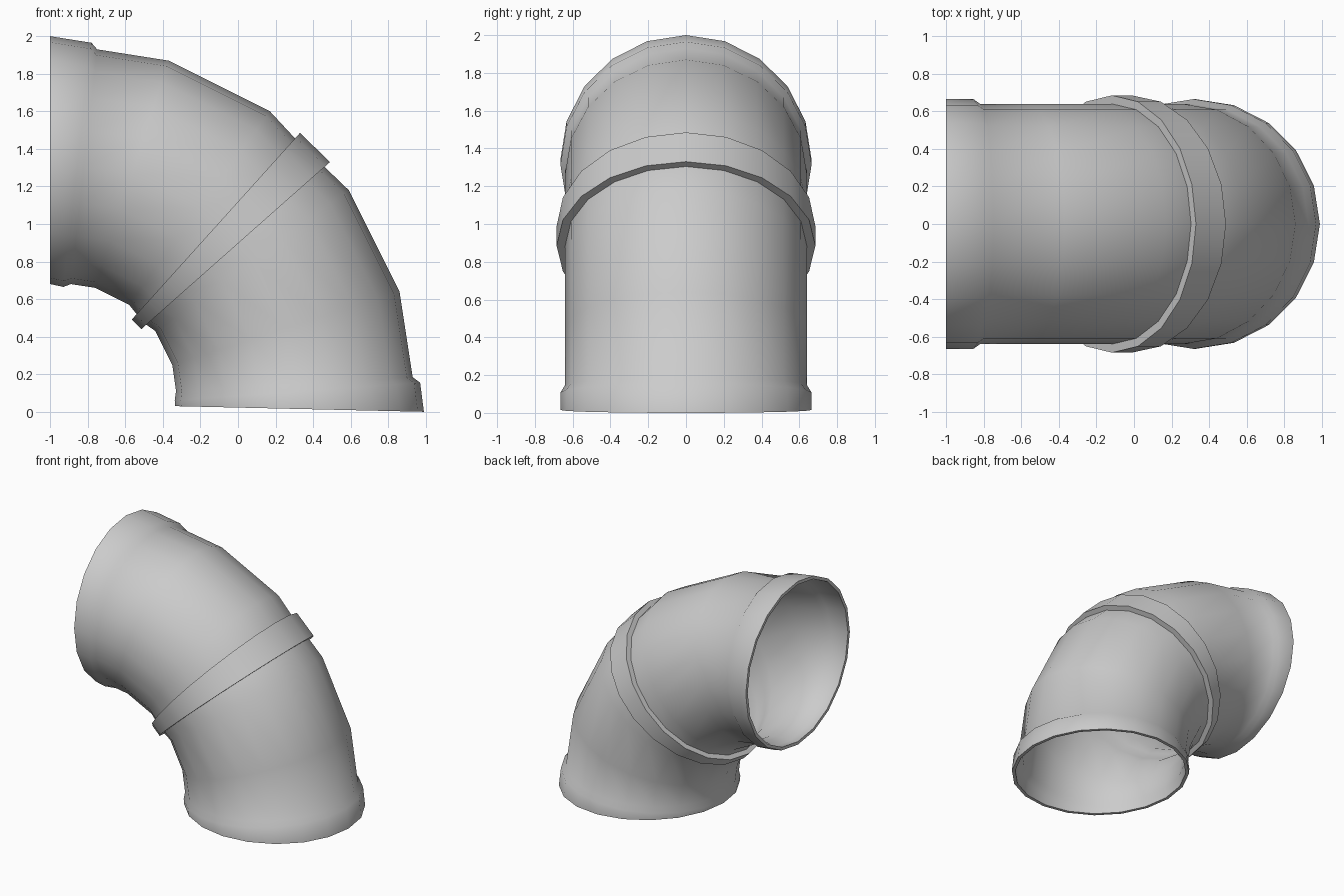
import bpy, bmesh, math
from mathutils import Vector

if "Cube" in bpy.data.objects:
    bpy.data.objects.remove(bpy.data.objects["Cube"])

SIDES = 20


def ring(bm, station, inset=0.0):
    """Elliptical ring from outer-bend point, inner-bend point and y half-width."""
    xo, zo, xi, zi, b = station
    o, i = Vector((xo, 0, zo)), Vector((xi, 0, zi))
    c, h = (o + i) / 2, (o - i) / 2
    h *= (h.length - inset) / h.length
    b -= inset
    return [bm.verts.new(c + h * math.cos(t) + Vector((0, b * math.sin(t), 0)))
            for t in (2 * math.pi * k / SIDES for k in range(SIDES))]


def loft(name, sections):
    """Closed skin through a looping list of (station, inset) rings."""
    bm = bmesh.new()
    rings = [ring(bm, s, d) for s, d in sections]
    for a, b in zip(rings, rings[1:] + rings[:1]):
        for k in range(SIDES):
            n = (k + 1) % SIDES
            bm.faces.new((a[k], a[n], b[n], b[k]))
    bmesh.ops.recalc_face_normals(bm, faces=bm.faces)
    me = bpy.data.meshes.new(name)
    bm.to_mesh(me)
    bm.free()
    ob = bpy.data.objects.new(name, me)
    bpy.context.collection.objects.link(ob)
    bpy.ops.object.select_all(action='DESELECT')
    ob.select_set(True)
    bpy.context.view_layer.objects.active = ob
    bpy.ops.object.shade_smooth_by_angle(angle=math.radians(50))
    return ob


# Stations along the elbow: x, z on outer bend; x, z on inner bend; y half-width
pipe = [
    (-1.00, 2.00, -1.00, 0.68, 0.665),   # upper bell
    (-0.78, 1.965, -0.93, 0.665, 0.665),
    (-0.75, 1.93, -0.89, 0.68, 0.64),
    (-0.37, 1.87, -0.76, 0.66, 0.64),    # upper bend
    (0.17, 1.60, -0.58, 0.57, 0.64),
    (0.30, 1.46, -0.54, 0.52, 0.64),     # under the collar
    (0.46, 1.305, -0.49, 0.465, 0.64),
    (0.59, 1.18, -0.44, 0.43, 0.64),     # lower bend
    (0.86, 0.64, -0.35, 0.25, 0.64),
    (0.93, 0.185, -0.33, 0.11, 0.64),
    (0.97, 0.155, -0.337, 0.06, 0.665),  # lower bell
    (0.99, 0.00, -0.335, 0.03, 0.665),
]

# Hollow pipe: outer skin out, thin inner wall back
loft("elbow_pipe", [(s, 0) for s in pipe] + [(s, 0.025) for s in reversed(pipe)])

# Raised band around the middle of the bend
upper = (0.33, 1.485, -0.565, 0.492, 0.685)
lower = (0.49, 1.33, -0.515, 0.44, 0.685)
loft("middle_collar", [(upper, 0), (lower, 0), (lower, 0.05), (upper, 0.05)])
